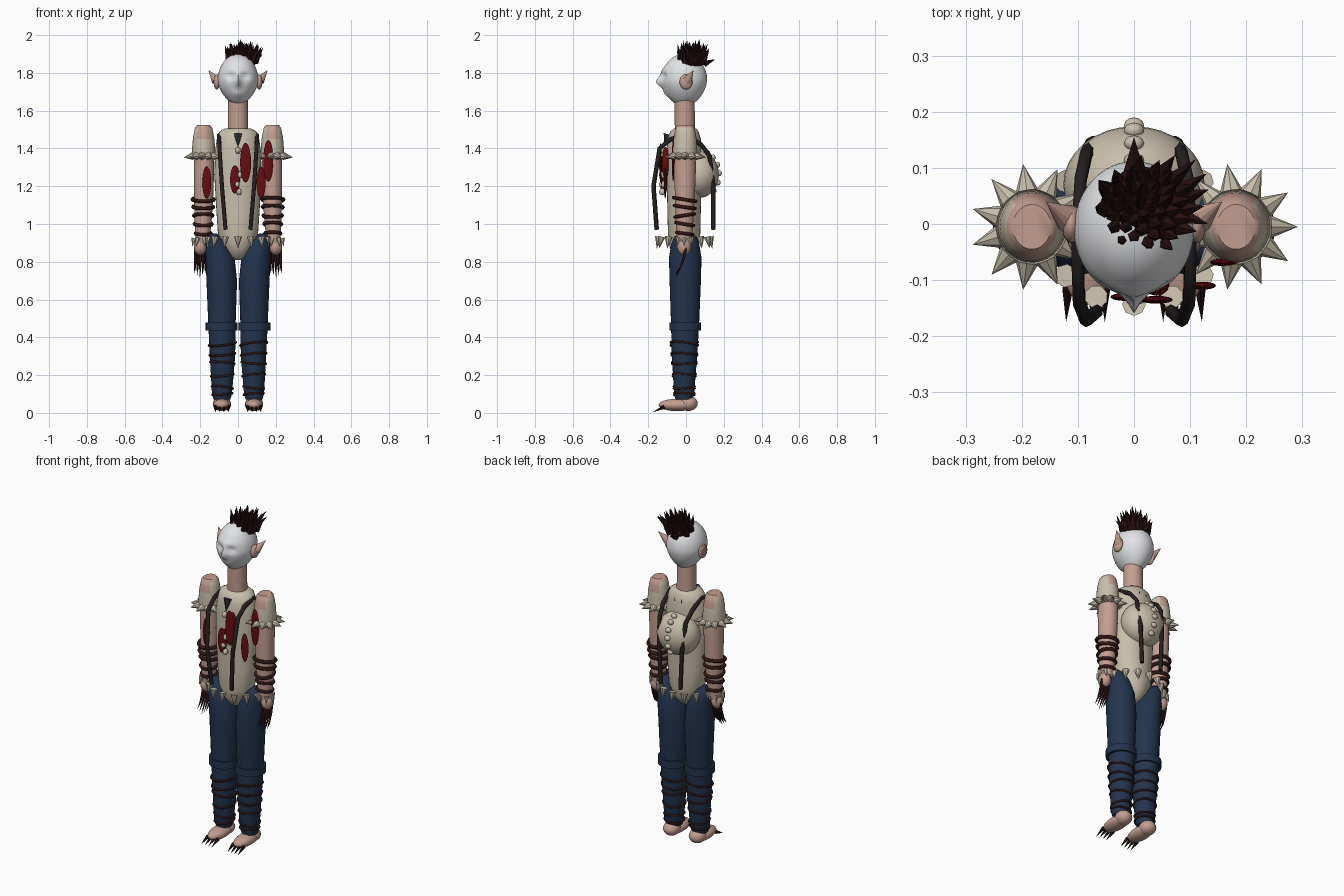
import bpy, bmesh, math, random
from math import sin, cos, pi, exp
from mathutils import Vector, Matrix

if "Cube" in bpy.data.objects:
    bpy.data.objects.remove(bpy.data.objects["Cube"])
random.seed(4)


def material(name, r, g, b):
    m = bpy.data.materials.new(name)
    m.use_nodes = True
    m.diffuse_color = (r, g, b, 1)
    m.node_tree.nodes["Principled BSDF"].inputs["Base Color"].default_value = (r, g, b, 1)
    return m


WHITE = material("white", .75, .76, .78)
SKIN = material("skin", .55, .34, .28)
BONE = material("bone", .58, .52, .41)
NAVY = material("navy cloth", .017, .034, .075)
RED = material("wound red", .13, .004, .006)
HAIR = material("dark hair", .02, .005, .005)
BAND = material("dark band", .03, .008, .007)
LEATHER = material("black leather", .018, .014, .013)
IRON = material("dark iron", .035, .035, .042)


def finish(name, bm, mats, smooth=True):
    bmesh.ops.recalc_face_normals(bm, faces=bm.faces)
    me = bpy.data.meshes.new(name)
    bm.to_mesh(me)
    bm.free()
    ob = bpy.data.objects.new(name, me)
    bpy.context.collection.objects.link(ob)
    for m in mats:
        me.materials.append(m)
    if smooth:
        bpy.ops.object.select_all(action='DESELECT')
        ob.select_set(True)
        bpy.context.view_layer.objects.active = ob
        bpy.ops.object.shade_smooth_by_angle(angle=math.radians(50))
    return ob


def loft(name, mat, rings, sides=28):
    """Stack of ellipses given as (z, centre x, centre y, radius x, radius y)."""
    bm = bmesh.new()
    rows = [[bm.verts.new((cx + rx * cos(2 * pi * i / sides), cy + ry * sin(2 * pi * i / sides), z))
             for i in range(sides)] for z, cx, cy, rx, ry in rings]
    for a, b in zip(rows, rows[1:]):
        for i in range(sides):
            j = (i + 1) % sides
            bm.faces.new((a[i], a[j], b[j], b[i]))
    bm.faces.new(rows[0])
    bm.faces.new(rows[-1])
    return finish(name, bm, [mat])


def balls(name, mat, items, u=20, v=12):
    """Ellipsoids given as (centre, radii)."""
    bm = bmesh.new()
    for c, r in items:
        bmesh.ops.create_uvsphere(bm, u_segments=u, v_segments=v, radius=1,
                                  matrix=Matrix.Translation(c) @ Matrix.Diagonal((*r, 1)))
    return finish(name, bm, [mat])


def spikes(name, mat, items, sides=6):
    """Cones given as (base, tip, radius)."""
    bm = bmesh.new()
    for base, tip, r in items:
        base, tip = Vector(base), Vector(tip)
        d = tip - base
        rot = d.to_track_quat('Z', 'Y').to_matrix().to_4x4()
        bmesh.ops.create_cone(bm, cap_ends=True, segments=sides, radius1=r, radius2=0, depth=d.length,
                              matrix=Matrix.Translation((base + tip) / 2) @ rot)
    return finish(name, bm, [mat], False)


def tubes(name, mat, paths, depth, cyclic=False):
    """Tubes along paths of (x, y, z, thickness)."""
    cu = bpy.data.curves.new(name, 'CURVE')
    cu.dimensions = '3D'
    cu.bevel_depth, cu.bevel_resolution, cu.use_fill_caps = depth, 1, True
    for path in paths:
        sp = cu.splines.new('POLY')
        sp.points.add(len(path) - 1)
        sp.use_cyclic_u = cyclic
        for p, (x, y, z, t) in zip(sp.points, path):
            p.co, p.radius = (x, y, z, 1), t
    cu.materials.append(mat)
    ob = bpy.data.objects.new(name, cu)
    bpy.context.collection.objects.link(ob)
    bpy.ops.object.select_all(action='DESELECT')
    ob.select_set(True)
    bpy.context.view_layer.objects.active = ob
    bpy.ops.object.convert(target='MESH')


def hoop(x, y, z, rx, ry, tilt):
    steps = [2 * pi * i / 24 for i in range(24)]
    return [(x + rx * cos(a), y + ry * sin(a), z + tilt * cos(a + x * 9), 1) for a in steps]


def ring_spikes(n, x, y, z, rx, ry, out, drop, r, turn=0):
    result = []
    for i in range(n):
        a = 2 * pi * (i + turn) / n
        c, s = cos(a), sin(a)
        result.append(((x + rx * c, y + ry * s, z), (x + (rx + out) * c, y + (ry + out) * s, z - drop), r))
    return result


# Head: egg with nose, brow and eye hollows
bm = bmesh.new()
bmesh.ops.create_uvsphere(bm, u_segments=48, v_segments=36, radius=1)
for v in bm.verts:
    x, y, z = v.co
    chin = 1 - .3 * max(0, -z) ** 1.6
    v.co = (x * .107 * chin, y * .121 * (1 - .12 * max(0, -z)) - .009, 1.762 + z * .138)
    if y < 0:
        x, h = v.co.x, v.co.z
        nose = .03 * exp(-(x / .013) ** 2 - ((h - 1.75) / .026) ** 2)
        bridge = .007 * exp(-(x / .012) ** 2 - ((h - 1.785) / .025) ** 2)
        brow = .006 * exp(-(x / .06) ** 2 - ((h - 1.815) / .014) ** 2)
        mouth = .008 * exp(-(x / .03) ** 2 - ((h - 1.69) / .02) ** 2)
        socket = .015 * exp(-((abs(x) - .038) / .02) ** 2 - ((h - 1.782) / .017) ** 2)
        v.co.y -= nose + bridge + brow + mouth - socket
finish("head", bm, [WHITE])
loft("neck", SKIN, [(1.47, 0, -.005, .054, .054), (1.66, 0, -.008, .053, .053)])

# Hair: small cap bristling with spikes, plus one at the back
balls("hair_cap", HAIR, [((.02, .03, 1.865), (.082, .072, .042))], 12, 8)
tufts = [((0, .095, 1.845), (0, .155, 1.872), .02)]
for i in range(46):
    a, q = i * 2.4, math.sqrt((i + .5) / 46)
    bx, by = .02 + .075 * q * cos(a), .03 + .062 * q * sin(a)
    base = Vector((bx, by, 1.895 - .045 * q * q))
    lean = Vector((.035 * q * cos(a) + .012 * q, .03 * q * sin(a) + .008, random.uniform(.06, .095)))
    tufts.append((base, base + lean, .019))
tufts += [((.07, .05, 1.86), (.13, .09, 1.93), .022), ((.07, .02, 1.85), (.132, 0, 1.9), .022),
          ((.06, .07, 1.87), (.11, .115, 1.95), .02)]
spikes("hair_spikes", HAIR, tufts, 5)

# Torso, hump and spine beads
loft("torso", BONE, [(.81, 0, -.01, .02, .02), (.825, 0, -.01, .045, .045), (.87, 0, -.01, .072, .075),
                     (.93, 0, -.01, .105, .085), (1.05, 0, -.01, .113, .088), (1.25, 0, -.01, .125, .092),
                     (1.38, 0, -.01, .122, .092), (1.45, 0, -.01, .112, .088), (1.49, 0, -.008, .098, .075),
                     (1.505, 0, -.005, .07, .06)], 32)
balls("back_hump", BONE, [((0, .07, 1.262), (.126, .104, .124))], 32, 20)
balls("spine_beads", BONE, [((0, .07 + .106 * cos(t), 1.262 + .126 * sin(t)), (.018, .014, .015))
                            for t in (-.75, -.35, .05, .42, .8, 1.15)], 12, 8)
balls("chest_beads", BONE, [((x, -.125, z), (.014, .018, .018))
                            for x, z in ((.005, 1.17), (-.005, 1.21), (.01, 1.26), (0, 1.39))], 12, 8)

# Wounds: thin upright ovals on chest and arms
for name, x, y, z, rx, rz in (("chest_wound_low", -.016, -.13, 1.235, .026, .075),
                              ("chest_wound_high", .04, -.135, 1.325, .029, .105),
                              ("side_wound", .122, -.11, 1.22, .024, .085),
                              ("left_arm_wound", .16, -.068, 1.335, .026, .11),
                              ("right_arm_wound", -.165, -.064, 1.22, .023, .085)):
    balls(name, RED, [((x, y, z), (rx, .007, rz))], 20, 10)
    if "chest" in name:
        balls(name + "_flesh", RED, [((x, -.108, z), (rx * .8, .02, rz * .8))], 12, 8)

# Iron collar and belt of spikes
spikes("collar_spikes", IRON, ring_spikes(12, 0, -.008, 1.475, .066, .062, .03, .03, .016, .5)
       + [((0, -.095, 1.475), (0, -.115, 1.405), .024)])
tubes("collar_ring", IRON, [hoop(0, -.006, 1.485, .07, .066, 0)], .008, True)
spikes("belt_spikes", BONE, ring_spikes(14, 0, -.008, .932, .155, .135, .012, .062, .021, .5), 8)

for side, s in (("left", 1), ("right", -1)):
    # Ear
    balls(side + "_ear", SKIN, [((s * .112, 0, 1.752), (.017, .034, .04))])
    spikes(side + "_ear_tip", SKIN, [((s * .115, .008, 1.76), (s * .157, .04, 1.815), .026)], 10)
    # Arm, shoulder pad with bare top, and pad spikes
    loft(side + "_arm", SKIN, [(.9, s * .188, -.008, .036, .037), (1.0, s * .185, -.008, .044, .046),
                               (1.12, s * .182, -.006, .05, .052), (1.3, s * .18, -.005, .054, .058),
                               (1.5, s * .18, -.005, .042, .05)])
    pad = loft(side + "_shoulder_pad", BONE, [(1.345, s * .182, -.005, .061, .064), (1.4, s * .182, -.005, .061, .063),
                                              (1.45, s * .182, -.005, .057, .061), (1.485, s * .182, -.005, .051, .056),
                                              (1.51, s * .182, -.005, .045, .05), (1.523, s * .182, -.005, .034, .04)])
    pad.data.materials.append(SKIN)
    for f in pad.data.polygons:
        bare_front = abs(f.normal.y) > .75 and f.center.z > 1.46
        f.material_index = int(f.center.z > 1.515 or bare_front)
    spikes(side + "_pad_spikes", BONE, ring_spikes(11, s * .182, -.005, 1.36, .06, .063, .05, .008, .021), 8)
    # Arm bands
    tubes(side + "_arm_bands", BAND, [hoop(s * .184, -.007, z, .037 + .09 * (z - .9), .04 + .09 * (z - .9) - .002, t)
                                      for z, t in ((.95, .006), (1, .008), (1.045, -.008), (1.09, .008), (1.13, .01))],
          .01, True)
    # Hand, wrist spikes and curved claws
    balls(side + "_hand", SKIN, [((s * .2, -.01, .88), (.034, .037, .045))])
    spikes(side + "_wrist_spikes", BONE, ring_spikes(6, s * .198, -.01, .925, .034, .034, .012, .045, .014), 6)
    claws = []
    for i in range(5):
        x = s * (.17 + .014 * i)
        claws.append([(x, 0, .875, 1), (x, -.012, .82, 1), (x + s * .002, -.03, .77, .7),
                      (x + s * .004, -.055, .715 + .012 * abs(i - 2), .05)])
    tubes(side + "_claws", HAIR, claws, .008)
    # Chest and back strap
    tubes(side + "_strap", LEATHER, [[(s * x, y, z, 1) for x, y, z in (
        (.065, .145, .97), (.075, .145, 1.2), (.085, .125, 1.36), (.095, .08, 1.42), (.1, 0, 1.47), (.1, -.08, 1.45),
        (.098, -.14, 1.4), (.085, -.172, 1.2), (.066, -.155, .97))]], .012)
    # Trouser leg, knee cuff and calf bands
    loft(side + "_leg", NAVY, [(.07, s * .085, -.01, .044, .046), (.1, s * .085, -.01, .053, .053),
                               (.3, s * .082, -.008, .067, .067), (.46, s * .085, -.005, .072, .074),
                               (.7, s * .086, -.004, .081, .083), (.82, s * .095, -.004, .077, .086),
                               (.89, s * .112, -.004, .06, .075), (.93, s * .125, -.004, .045, .06),
                               (.95, s * .135, -.004, .022, .035)])
    loft(side + "_knee_cuff", NAVY, [(.435, s * .087, -.004, .084, .084), (.478, s * .087, -.004, .084, .084)])
    tubes(side + "_calf_bands", BAND, [hoop(s * .083, -.009, z, .046 + .072 * z, .047 + .07 * z, t)
                                       for z, t in ((.1, .006), (.135, -.008), (.2, .008), (.265, -.006),
                                                    (.31, .008), (.365, .012))], .006, True)
    # Foot and toe claws
    balls(side + "_foot", SKIN, [((s * .085, .012, .05), (.047, .05, .04)), ((s * .085, -.045, .042), (.048, .1, .033))])
    spikes(side + "_toe_claws", HAIR, [((s * (.052 + .022 * i), -.115, .032), (s * (.052 + .023 * i), -.175, .004), .011)
                                       for i in range(4)])
